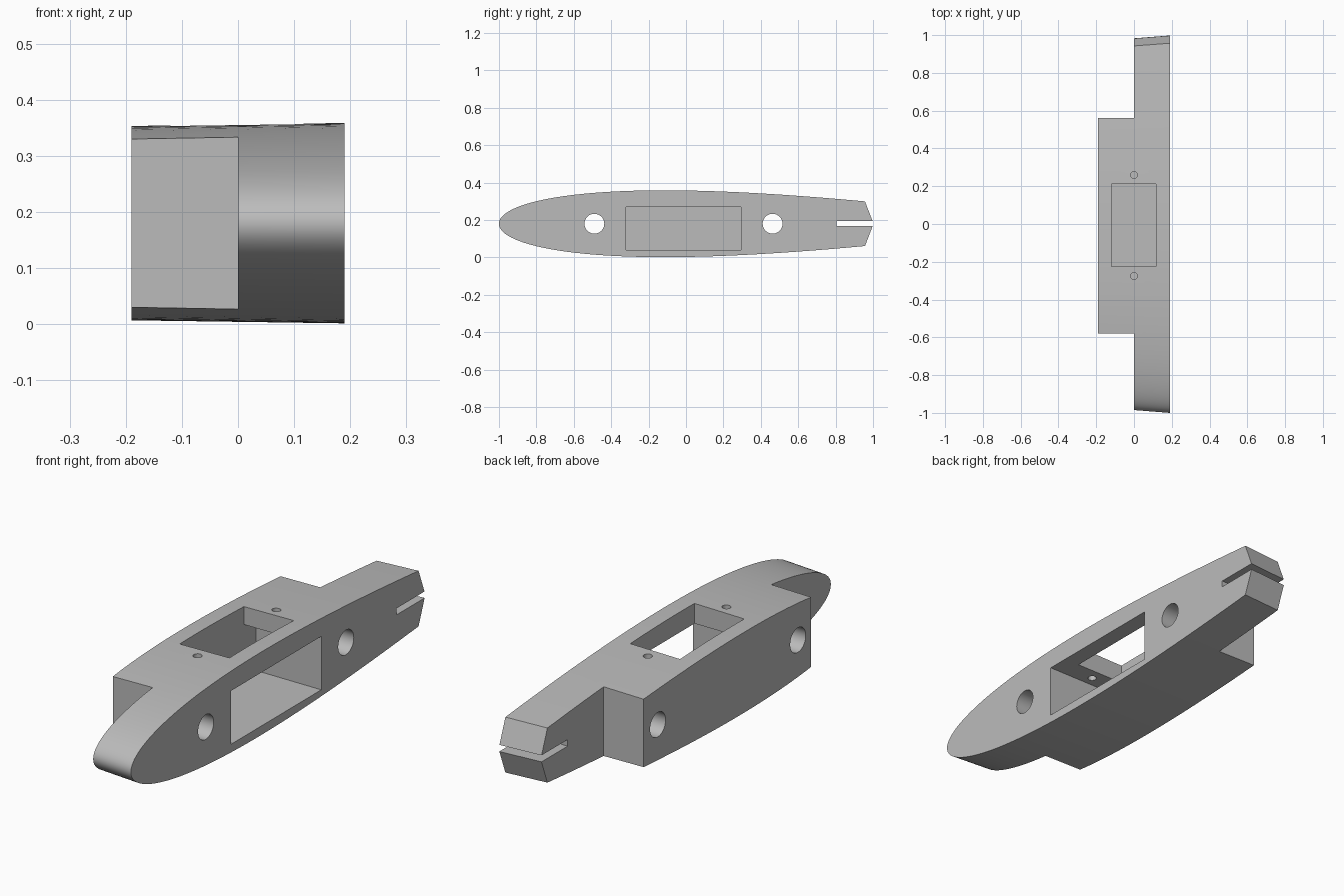
import bpy, bmesh, math
from mathutils import Matrix

cube = bpy.data.objects.get("Cube")
if cube:
    bpy.data.objects.remove(cube)

MID = 0.18       # height of the centre line
HALF = 0.19      # half width
CHORD = 2.95     # full chord before the tail is cut off
THICK = 0.1785   # largest half thickness
TAIL = 0.957     # where the tail bevel starts

grey = bpy.data.materials.new("plain grey")
grey.use_nodes = True
colour = (0.5, 0.5, 0.5, 1)
grey.diffuse_color = colour
grey.node_tree.nodes["Principled BSDF"].inputs["Base Color"].default_value = colour


def thickness(y):
    t = (y + 1) / CHORD
    return THICK * 10 * (0.2969 * math.sqrt(t) - 0.126 * t - 0.3516 * t**2
                         + 0.2843 * t**3 - 0.1015 * t**4)


def make_object(name, bm):
    bmesh.ops.recalc_face_normals(bm, faces=bm.faces)
    mesh = bpy.data.meshes.new(name)
    bm.to_mesh(mesh)
    bm.free()
    mesh.materials.append(grey)
    obj = bpy.data.objects.new(name, mesh)
    bpy.context.collection.objects.link(obj)
    return obj


def box(name, x, y, z):
    bm = bmesh.new()
    bmesh.ops.create_cube(bm, size=1)
    for v in bm.verts:
        for i, (lo, hi) in enumerate((x, y, z)):
            v.co[i] = hi if v.co[i] > 0 else lo
    return make_object(name, bm)


def drill(name, radius, centre, axis, segments):
    bm = bmesh.new()
    turn = Matrix.Rotation(math.pi / 2, 4, 'Y') if axis == 'X' else Matrix()
    bmesh.ops.create_cone(bm, cap_ends=True, segments=segments, radius1=radius,
                          radius2=radius, depth=1, matrix=Matrix.Translation(centre) @ turn)
    return make_object(name, bm)


# Streamlined body: symmetric section, slightly smaller towards -x
N = 48
ys = [-1 + (TAIL + 1) * (1 - math.cos(math.pi / 2 * i / N)) for i in range(N + 1)]
upper = [(y, thickness(y)) for y in ys]
tip = [(1.003, 0)]
outline = upper + tip + [(y, -h) for y, h in reversed(upper[1:])]

bm = bmesh.new()
rings = []
for x, scale in ((-HALF, 0.97), (HALF, 1.0)):
    rings.append([bm.verts.new((x, y * scale, MID + h * scale)) for y, h in outline])
a, b = rings
for i in range(len(a)):
    j = (i + 1) % len(a)
    bm.faces.new((a[i], a[j], b[j], b[i]))
bm.faces.new(a)
bm.faces.new(b)
body = make_object("streamlined_body", bm)

# Notches, pocket, top opening, tail slot and holes
cutters = [
    box("front_notch", (-1, 0), (-2, -0.58), (-1, 1)),
    box("rear_notch", (-1, 0), (0.56, 2), (-1, 1)),
    box("side_pocket", (-0.12, 0.5), (-0.32, 0.295), (0.04, 0.27)),
    box("top_opening", (-0.12, 0.117), (-0.225, 0.212), (0.15, 0.6)),
    box("tail_slot", (-1, 1), (0.805, 2), (0.167, 0.195)),
]
for y in (-0.49, 0.463):
    cutters.append(drill("side_hole", 0.053, (0, y, MID), 'X', 48))
for y in (-0.275, 0.26):
    cutters.append(drill("screw_hole", 0.018, (0, y, 0.7), 'Z', 32))

bpy.ops.object.select_all(action='DESELECT')
bpy.context.view_layer.objects.active = body
body.select_set(True)
for cutter in cutters:
    cutter.hide_render = True
    mod = body.modifiers.new(cutter.name, 'BOOLEAN')
    mod.operation = 'DIFFERENCE'
    mod.solver = 'EXACT'
    mod.object = cutter
    bpy.ops.object.modifier_apply(modifier=mod.name)
    bpy.data.objects.remove(cutter)

bpy.ops.object.shade_smooth_by_angle(angle=math.radians(25))
